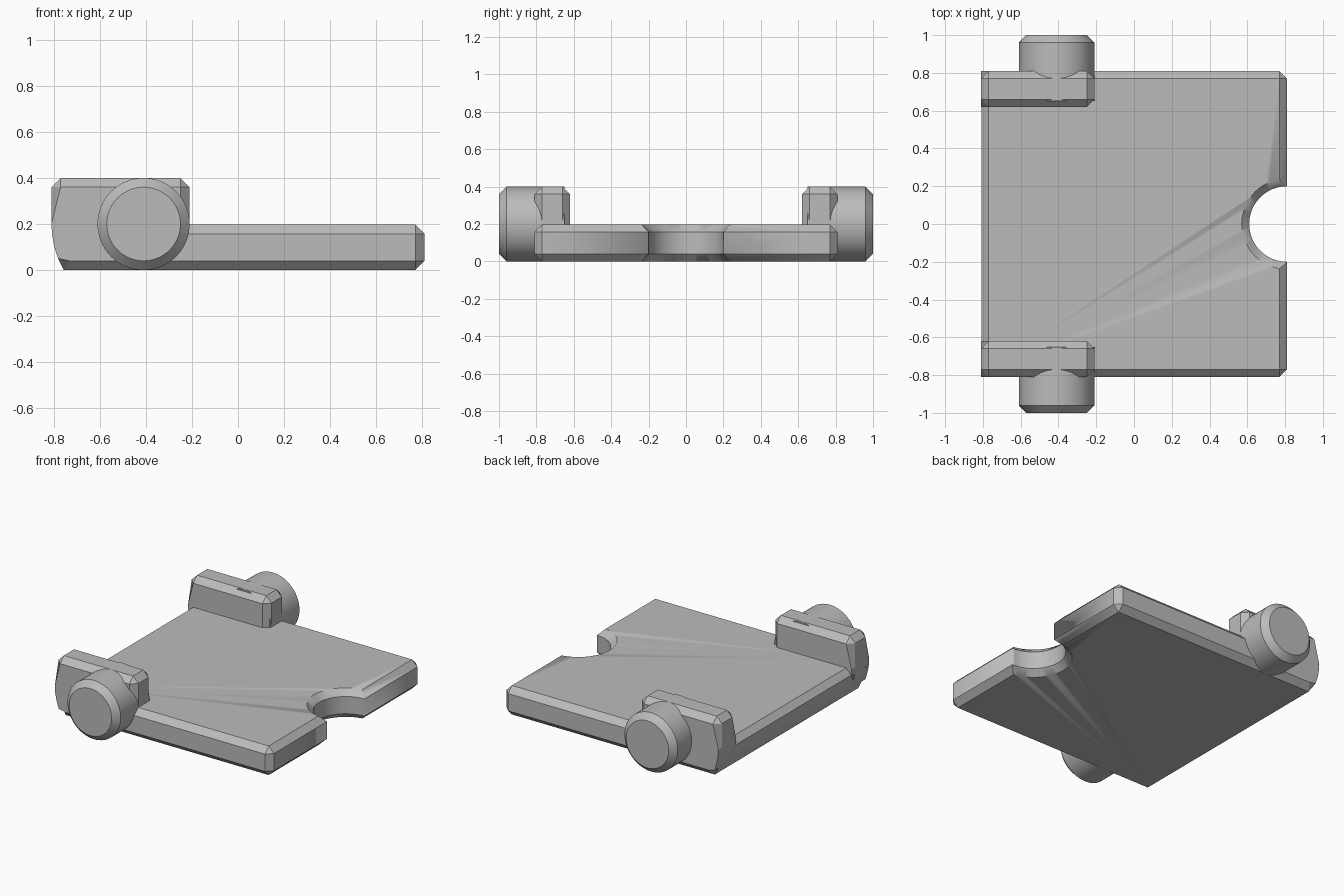
import bpy, bmesh, math
from mathutils import Vector

if "Cube" in bpy.data.objects:
    bpy.data.objects.remove(bpy.data.objects["Cube"])

CHAMFER = 0.04
AX, AZ = -0.41, 0.2          # pin axis

grey = bpy.data.materials.new("plain_grey")
grey.diffuse_color = (0.5, 0.5, 0.5, 1)
grey.use_nodes = True
grey.node_tree.nodes["Principled BSDF"].inputs["Base Color"].default_value = grey.diffuse_color


def finish(bm, name, angle=30):
    bmesh.ops.recalc_face_normals(bm, faces=bm.faces)
    mesh = bpy.data.meshes.new(name)
    bm.to_mesh(mesh)
    bm.free()
    mesh.materials.append(grey)
    ob = bpy.data.objects.new(name, mesh)
    bpy.context.collection.objects.link(ob)
    bpy.ops.object.select_all(action='DESELECT')
    ob.select_set(True)
    bpy.context.view_layer.objects.active = ob
    bpy.ops.object.shade_smooth_by_angle(angle=math.radians(angle))
    return ob


def slab(name, x1, y0, y1, top, arc_heights):
    """Side profile with a rounded lower left edge, extruded in y and chamfered."""
    pts = [(-0.81, top)]
    pts += [(AX - math.sqrt(0.16 - (AZ - z) ** 2), z) for z in arc_heights]
    pts += [(x1, arc_heights[-1]), (x1, top)]
    n = len(pts)
    bm = bmesh.new()
    a = [bm.verts.new((x, y0, z)) for x, z in pts]
    b = [bm.verts.new((x, y1, z)) for x, z in pts]
    bm.faces.new(a)
    bm.faces.new(b[::-1])
    for i in range(n):
        j = (i + 1) % n
        bm.faces.new((a[i], b[i], b[j], a[j]))
    # chamfer both outlines and the straight corners, leaving the rounding alone
    corners = {a[0], a[-1], a[-2]}
    edges = [e for e in bm.edges
             if abs(e.verts[0].co.y - e.verts[1].co.y) < 1e-6
             or e.verts[0] in corners or e.verts[1] in corners]
    bmesh.ops.bevel(bm, geom=edges, offset=CHAMFER, offset_type='OFFSET',
                    segments=1, profile=0.5, affect='EDGES')
    return finish(bm, name, 25)


def lathe(name, profile, origin, axis, sides=64):
    """Revolve (distance along axis, radius) pairs around the axis."""
    axis = Vector(axis)
    u = axis.orthogonal().normalized()
    v = axis.cross(u)
    bm = bmesh.new()
    rings = []
    for d, r in profile:
        ring = []
        for i in range(sides):
            t = 2 * math.pi * i / sides
            ring.append(bm.verts.new(Vector(origin) + axis * d
                                     + (u * math.cos(t) + v * math.sin(t)) * r))
        rings.append(ring)
    for p, q in zip(rings, rings[1:]):
        for i in range(sides):
            j = (i + 1) % sides
            bm.faces.new((p[i], p[j], q[j], q[i]))
    bm.faces.new(rings[0][::-1])
    bm.faces.new(rings[-1])
    return finish(bm, name)


# Base plate
TOP = 0.197
plate = slab("base_plate", 0.81, -0.81, 0.81, TOP, [0.15, 0.1, 0.05, 0.0])

# Half-round finger notch with flared rims
cutter = lathe("notch_cutter",
               [(-0.04, 0.28), (CHAMFER, 0.2), (TOP - CHAMFER, 0.2), (TOP + 0.04, 0.28)],
               (0.81, 0, 0), (0, 0, 1))
cutter.hide_render = True
cutter.hide_set(True)
mod = plate.modifiers.new("notch", 'BOOLEAN')
mod.operation = 'DIFFERENCE'
mod.solver = 'EXACT'
mod.object = cutter
bpy.context.view_layer.objects.active = plate
bpy.ops.object.modifier_apply(modifier=mod.name)
bpy.data.objects.remove(cutter)

# Upright ears and hinge pins on both sides
for side, s in (("front", -1), ("back", 1)):
    y0, y1 = sorted((s * 0.62, s * 0.81))
    slab(side + "_ear", -0.21, y0, y1, 0.4, [0.2, 0.15, 0.1])
    lathe(side + "_pin", [(0.65, 0.2), (1 - CHAMFER, 0.2), (1.0, 0.2 - CHAMFER)],
          (AX, 0, AZ), (0, s, 0))
